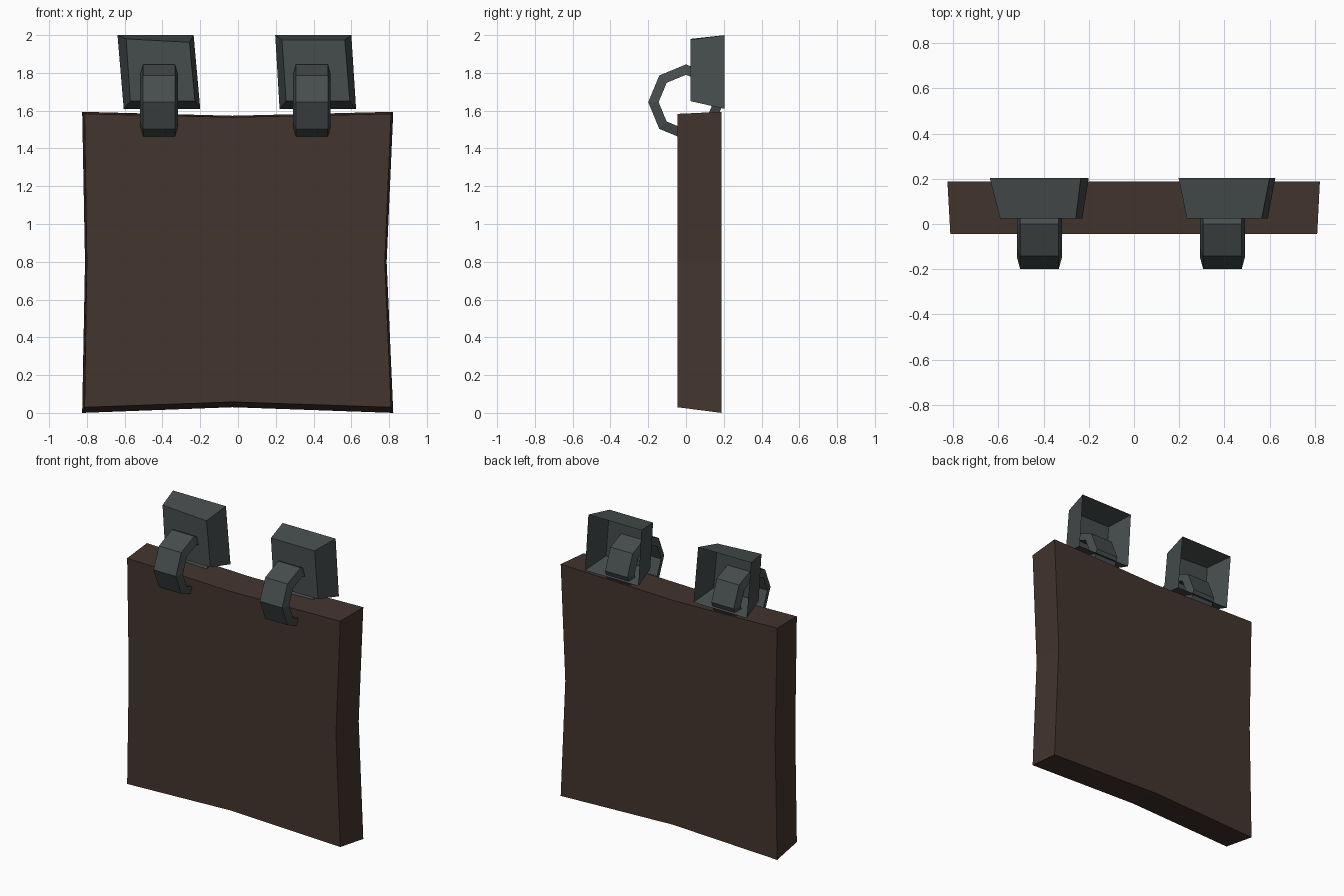
import bpy, bmesh, math

if "Cube" in bpy.data.objects:
    bpy.data.objects.remove(bpy.data.objects["Cube"])


def material(name, rgb):
    m = bpy.data.materials.new(name)
    m.diffuse_color = (*rgb, 1)
    m.use_nodes = True
    m.node_tree.nodes["Principled BSDF"].inputs["Base Color"].default_value = m.diffuse_color
    return m


wood = material("dark_brown_wood", (0.056, 0.035, 0.027))
iron = material("grey_iron", (0.062, 0.073, 0.073))


def finish(bm, name, mat):
    mesh = bpy.data.meshes.new(name)
    bm.to_mesh(mesh)
    bm.free()
    mesh.materials.append(mat)
    obj = bpy.data.objects.new(name, mesh)
    bpy.context.collection.objects.link(obj)
    return obj


def slab(name, front, y_front, back, y_back, mat, open_back=False):
    """Join a front and a back (x, z) outline into a block."""
    bm = bmesh.new()
    f = [bm.verts.new((x, y_front, z)) for x, z in front]
    b = [bm.verts.new((x, y_back, z)) for x, z in back]
    n = len(f)
    bm.faces.new(f)
    back_face = bm.faces.new(b[::-1])
    for i in range(n):
        j = (i + 1) % n
        bm.faces.new((f[i], b[i], b[j], f[j]))
    bmesh.ops.recalc_face_normals(bm, faces=bm.faces[:])
    if open_back:
        bmesh.ops.delete(bm, geom=[back_face], context='FACES_ONLY')
    return finish(bm, name, mat)


def ring(name, cx, cz, mat, sides=8):
    """Octagonal band with a narrower outer rim."""
    profile = [(0.2, -0.085), (0.2, 0.085), (0.145, 0.1), (0.145, -0.1)]
    bm = bmesh.new()
    loops = []
    for i in range(sides):
        a = math.tau * i / sides
        loops.append([bm.verts.new((cx + w, r * math.cos(a), cz + r * math.sin(a)))
                      for r, w in profile])
    for i in range(sides):
        p, q = loops[i], loops[(i + 1) % sides]
        for k in range(4):
            m = (k + 1) % 4
            bm.faces.new((p[k], p[m], q[m], q[k]))
    bmesh.ops.recalc_face_normals(bm, faces=bm.faces[:])
    return finish(bm, name, mat)


# Board with edges bowed inwards
slab("sign_board",
     [(-0.812, 0.03), (-0.03, 0.058), (0.81, 0.03), (0.777, 0.8),
      (0.81, 1.583), (-0.03, 1.565), (-0.812, 1.583), (-0.80, 0.8)], -0.045,
     [(-0.825, 0.0), (-0.03, 0.03), (0.822, 0.0), (0.787, 0.8),
      (0.822, 1.594), (-0.03, 1.573), (-0.825, 1.594), (-0.81, 0.8)], 0.188,
     wood)

# Hollow wall brackets, open at the back
slab("left_bracket",
     [(-0.57, 1.65), (-0.228, 1.65), (-0.257, 1.962), (-0.592, 1.98)], 0.025,
     [(-0.605, 1.61), (-0.20, 1.61), (-0.235, 2.0), (-0.638, 2.0)], 0.204,
     iron, True)
slab("right_bracket",
     [(0.255, 1.65), (0.592, 1.65), (0.565, 1.975), (0.233, 1.975)], 0.025,
     [(0.22, 1.61), (0.625, 1.61), (0.60, 2.0), (0.197, 2.0)], 0.204,
     iron, True)

# Rings linking brackets and board
for side, x in (("left", -0.418), ("right", 0.391)):
    ring(side + "_hanging_ring", x, 1.645, iron)
